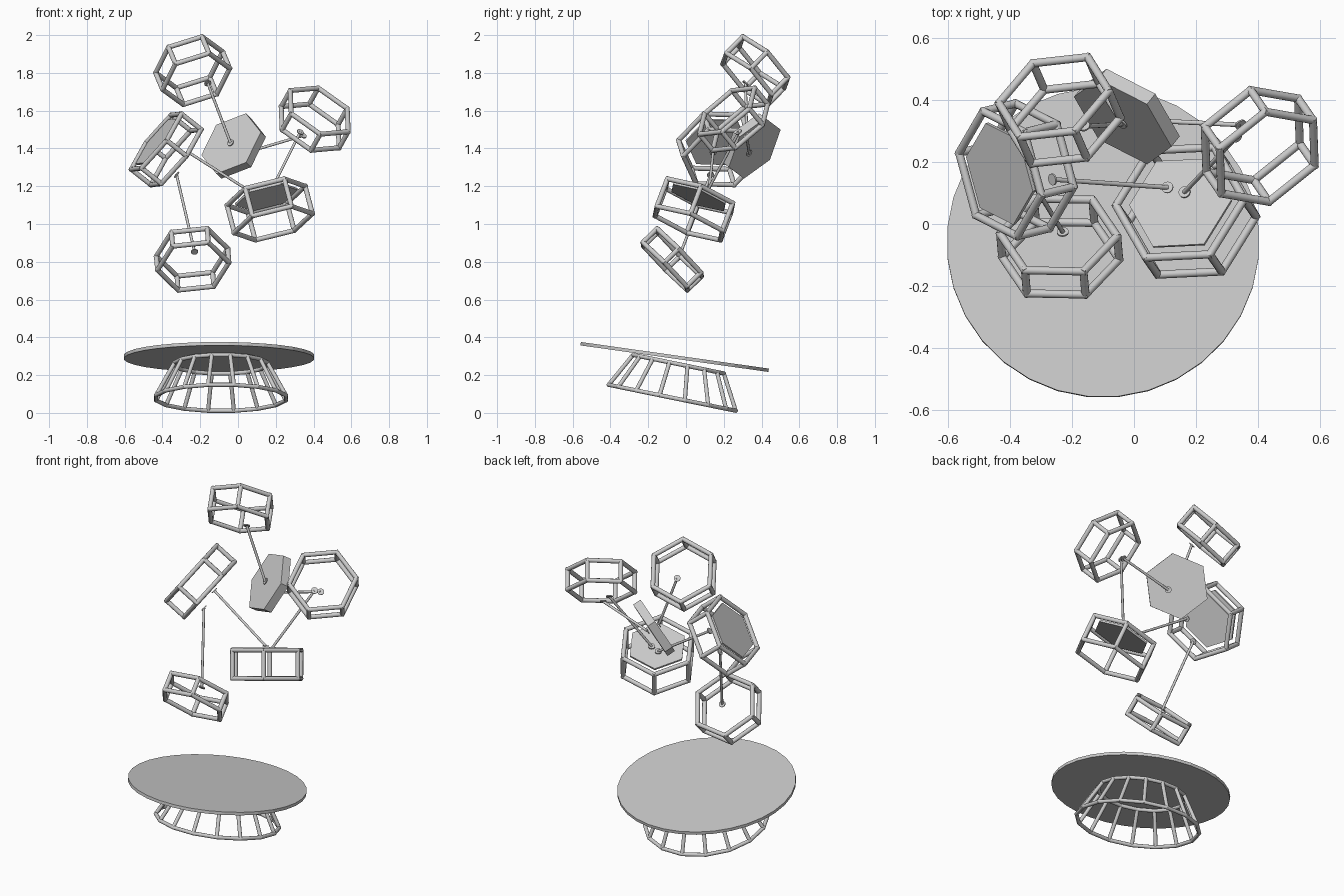
import bpy, bmesh, math
from mathutils import Vector, Matrix

if "Cube" in bpy.data.objects:
    bpy.data.objects.remove(bpy.data.objects["Cube"])

V = Vector


def frame(axis, ref):
    """Rotation whose z is the axis and whose x is ref made square to it."""
    z = V(axis).normalized()
    x = V(ref)
    x = (x - z * x.dot(z)).normalized()
    return Matrix((x, z.cross(x), z)).transposed()


def ring(center, axis, ref, radius, n, offset=0.0, turn=0.0):
    """Corner points of a polygon; turn is a fraction of one side."""
    m = frame(axis, ref)
    step = 2 * math.pi / n
    return [V(center) + m @ V((radius * math.cos(step * (k + turn)),
                               radius * math.sin(step * (k + turn)), offset))
            for k in range(n)]


def add_bar(bm, a, b, r, extend=0.0, sides=12):
    d = (b - a).normalized()
    a, b = a - d * extend, b + d * extend
    m = Matrix.Translation((a + b) / 2) @ d.to_track_quat('Z', 'Y').to_matrix().to_4x4()
    bmesh.ops.create_cone(bm, cap_ends=True, segments=sides, radius1=r, radius2=r,
                          depth=(b - a).length, matrix=m)


def finish(bm, name, smooth=False):
    bmesh.ops.recalc_face_normals(bm, faces=bm.faces)
    me = bpy.data.meshes.new(name)
    bm.to_mesh(me)
    bm.free()
    ob = bpy.data.objects.new(name, me)
    bpy.context.collection.objects.link(ob)
    if smooth:
        bpy.ops.object.select_all(action='DESELECT')
        ob.select_set(True)
        bpy.context.view_layer.objects.active = ob
        bpy.ops.object.shade_smooth_by_angle(angle=math.radians(40))
    return ob


def bar_frame(name, lower, upper, r, extend):
    """Two polygon rings of round bar joined by struts."""
    bm = bmesh.new()
    n = len(lower)
    for k in range(n):
        add_bar(bm, lower[k], lower[(k + 1) % n], r, extend)
        add_bar(bm, upper[k], upper[(k + 1) % n], r, extend)
        add_bar(bm, lower[k], upper[k], r)
    return finish(bm, name, True)


def prism(name, center, axis, ref, radius, n, depth, turn=0.0):
    bm = bmesh.new()
    lo = [bm.verts.new(p) for p in ring(center, axis, ref, radius, n, -depth / 2, turn)]
    hi = [bm.verts.new(p) for p in ring(center, axis, ref, radius, n, depth / 2, turn)]
    bm.faces.new(lo[::-1])
    bm.faces.new(hi)
    for k in range(n):
        j = (k + 1) % n
        bm.faces.new((lo[k], lo[j], hi[j], hi[k]))
    return finish(bm, name)


# tilted round top and its flared bar base
prism("round_top", (-0.10, -0.06, 0.296), (0, 0.14, 0.99), (1, 0, 0), 0.505, 32, 0.018, 0.5)
tilt = (0, 0.2, 0.98)
bar_frame("flared_base",
          ring((-0.09, -0.073, 0.08), tilt, (1, 0, 0), 0.35, 16, 0, 0.5),
          ring((-0.09, -0.04, 0.258), tilt, (1, 0, 0), 0.25, 16, 0, 0.5), 0.011, 0.003)

# hexagonal cages: name, center, axis, corner direction, radius, depth
AX_TOP = (-0.29, 0.67, 0.685)
AX_LEFT = (-0.77, -0.19, 0.61)
AX_RIGHT = (0.40, -0.58, 0.707)
AX_LOW = (-0.24, 0.346, 0.907)
AX_BOTTOM = (-0.06, 0.71, 0.70)
REF_LEFT = (0.355, 0.637, 0.685)
REF_LOW = (0.45, -0.786, 0.42)
cages = [
    ("top_cage", (-0.24, 0.367, 1.812), AX_TOP, (0.94, 0.126, 0.32), 0.187, 0.128),
    ("left_cage", (-0.38, 0.175, 1.395), AX_LEFT, REF_LEFT, 0.209, 0.135),
    ("right_cage", (0.406, 0.252, 1.555), AX_RIGHT, (0.79, 0.60, 0.095), 0.19, 0.12),
    ("low_cage", (0.168, 0.042, 1.077), AX_LOW, REF_LOW, 0.213, 0.16),
    ("bottom_cage", (-0.24, -0.073, 0.813), AX_BOTTOM, (1, -0.055, 0.07), 0.19, 0.105),
]
for name, c, ax, ref, rad, dep in cages:
    bar_frame(name, ring(c, ax, ref, rad, 6, -dep / 2),
              ring(c, ax, ref, rad, 6, dep / 2), 0.013, 0.007)

# thin hexagonal panels set in the outer face of two cages
prism("left_panel", V((-0.38, 0.175, 1.395)) + V(AX_LEFT) * 0.065,
      AX_LEFT, REF_LEFT, 0.17, 6, 0.012)
prism("low_panel", V((0.168, 0.042, 1.078)) + V(AX_LOW) * 0.073,
      AX_LOW, REF_LOW, 0.17, 6, 0.012)

# solid hexagonal block in the middle
AX_BLOCK = (0.54, 0.675, -0.503)
prism("center_block", (-0.023, 0.347, 1.413), AX_BLOCK, (0.38, 0.253, 0.906), 0.187, 6, 0.05)

# connecting rods with a small flat disc at each end
rods = [
    ("top_rod", (-0.16, 0.315, 1.745), AX_TOP, (-0.04, 0.323, 1.43), AX_BLOCK),
    ("right_rod", (0.345, 0.32, 1.468), AX_RIGHT, (0.03, 0.335, 1.375), AX_BLOCK),
    ("right_low_rod", (0.33, 0.28, 1.487), AX_RIGHT, (0.163, 0.103, 1.155), AX_LOW),
    ("left_low_rod", (-0.263, 0.144, 1.38), AX_LEFT, (0.108, 0.118, 1.145), AX_LOW),
    ("left_bottom_rod", (-0.325, 0.13, 1.26), AX_LEFT, (-0.23, -0.026, 0.853), AX_BOTTOM),
]
for name, a, ax_a, b, ax_b in rods:
    a, b = V(a), V(b)
    bm = bmesh.new()
    add_bar(bm, a, b, 0.0075)
    for p, ax in ((a, ax_a), (b, ax_b)):
        d = V(ax).normalized() * 0.003
        add_bar(bm, p - d, p + d, 0.019, sides=20)
    finish(bm, name, True)
